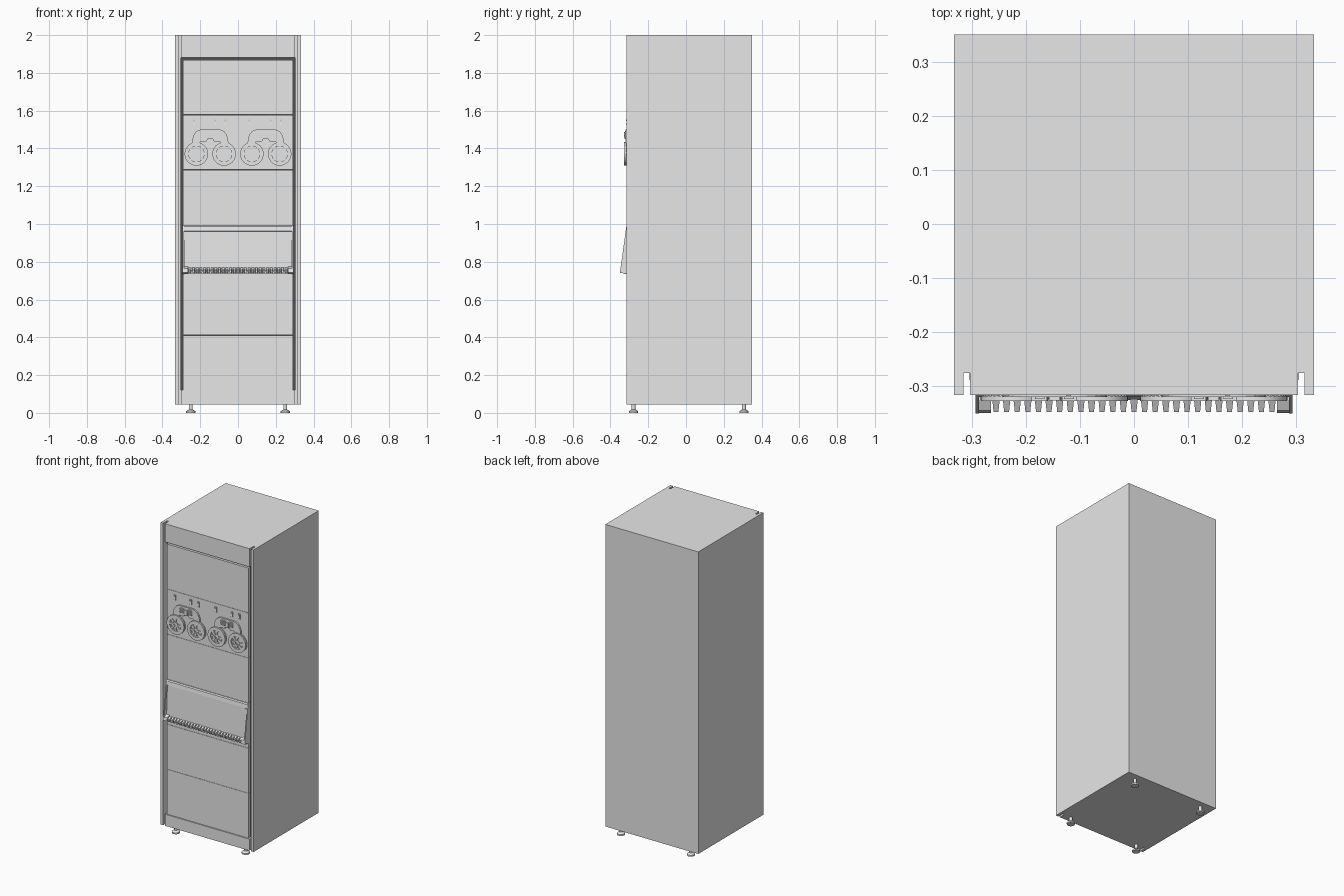
import bpy, bmesh, math

if "Cube" in bpy.data.objects:
    bpy.data.objects.remove(bpy.data.objects["Cube"])


def material(name, v):
    m = bpy.data.materials.new(name)
    m.diffuse_color = (v, v, v, 1)
    m.use_nodes = True
    m.node_tree.nodes["Principled BSDF"].inputs["Base Color"].default_value = m.diffuse_color
    return m


grey = material("light_grey", 0.8)
dark = material("dark_grey", 0.08)


def finish(name, bm, smooth=False, mat=grey):
    bmesh.ops.recalc_face_normals(bm, faces=bm.faces)
    me = bpy.data.meshes.new(name)
    bm.to_mesh(me)
    bm.free()
    me.materials.append(mat)
    ob = bpy.data.objects.new(name, me)
    bpy.context.collection.objects.link(ob)
    if smooth:
        bpy.ops.object.select_all(action='DESELECT')
        ob.select_set(True)
        bpy.context.view_layer.objects.active = ob
        bpy.ops.object.shade_smooth_by_angle(angle=math.radians(30))
    return ob


def box(name, x0, x1, y0, y1, z0, z1, mat=grey):
    bm = bmesh.new()
    for p in bmesh.ops.create_cube(bm, size=1)["verts"]:
        p.co = ((x0 + x1) / 2 + p.co.x * (x1 - x0),
                (y0 + y1) / 2 + p.co.y * (y1 - y0),
                (z0 + z1) / 2 + p.co.z * (z1 - z0))
    return finish(name, bm, mat=mat)


def prism(name, pts, axis, a, b):
    """Extrude a 2D outline: axis 'x' uses (y, z), axis 'y' uses (x, z)."""
    bm = bmesh.new()
    put = (lambda p, t: (t, p[0], p[1])) if axis == 'x' else (lambda p, t: (p[0], t, p[1]))
    lo = [bm.verts.new(put(p, a)) for p in pts]
    hi = [bm.verts.new(put(p, b)) for p in pts]
    n = len(pts)
    bm.faces.new(lo)
    bm.faces.new(hi)
    for i in range(n):
        bm.faces.new((lo[i], lo[(i + 1) % n], hi[(i + 1) % n], hi[i]))
    return finish(name, bm)


def lathe(name, prof, x, y, z, axis='z', n=32, ring=False):
    """Spin a (radius, height) profile; axis 'y' points it to the front."""
    bm = bmesh.new()
    rings = []
    for r, h in prof:
        row = []
        for i in range(n):
            a = 2 * math.pi * i / n
            c, s = r * math.cos(a), r * math.sin(a)
            row.append(bm.verts.new((x + c, y + s, z + h) if axis == 'z'
                                    else (x + c, y - h, z + s)))
        rings.append(row)
    for r0, r1 in zip(rings, rings[1:] + rings[:1] if ring else rings[1:]):
        for i in range(n):
            j = (i + 1) % n
            bm.faces.new((r0[i], r0[j], r1[j], r1[i]))
    if not ring:
        bm.faces.new(rings[0])
        bm.faces.new(rings[-1])
    return finish(name, bm, True)


# Cabinet: main body, side strips beyond the slots, header and plinth
F = -0.316
W = 0.333
box("cabinet_body", -W, W, -0.275, 0.35, 0.045, 2)
for s, side in ((-1, "left"), (1, "right")):
    box("side_strip_" + side, *sorted((s * 0.315, s * W)), F, -0.275, 0.045, 2)
box("header", -0.303, 0.303, F, -0.275, 1.882, 2)
box("plinth", -0.303, 0.303, F, -0.275, 0.045, 0.12)

# Dark frame behind the panels, showing as a border around them
box("inner_frame", -0.304, 0.304, -0.288, -0.274, 0.12, 1.882, dark)

# Six stacked front panels with fine gaps between them
P = -0.31
H = (1.87 - 0.12) / 6
for i in range(6):
    z0 = 0.12 + i * H
    box(f"front_panel_{i + 1}", -0.291, 0.291, P, -0.28, z0 + 0.0007, z0 + H - 0.0007)

# Levelling feet
for x in (-0.25, 0.25):
    for y in (-0.278, 0.307):
        lathe("foot", [(0.024, 0), (0.024, 0.009), (0.014, 0.016), (0.01, 0.018),
                       (0.01, 0.046)], x, y, 0, n=20)

# Operator console: cheeks, top lip, sloped face and a row of keys
for s in (-1, 1):
    prism("console_cheek", [(P, 0.992), (F, 0.985), (-0.35, 0.742), (P, 0.735)],
          'x', *sorted((s * 0.286, s * 0.293)))
    prism("console_end_block", [(P, 0.775), (-0.325, 0.775), (-0.345, 0.765),
                                (-0.349, 0.743), (P, 0.735)],
          'x', *sorted((s * 0.264, s * 0.286)))
prism("console_top_lip", [(P, 0.992), (F, 0.986), (-0.3195, 0.962), (P, 0.96)], 'x', -0.286, 0.286)

face = []
for cx, cz, a0 in ((0.268, 0.944, 0), (-0.268, 0.944, 90)):
    face += [(cx + 0.016 * math.cos(math.radians(a0 + k * 18)),
              cz + 0.016 * math.sin(math.radians(a0 + k * 18))) for k in range(6)]
face += [(-0.284, 0.755), (0.284, 0.755)]
plate = prism("console_face", face, 'y', P - 0.006, P)
for v in plate.data.vertices:      # lean the lower edge forward
    if v.co.y < P - 0.003:
        v.co.y -= 0.009 * (0.96 - v.co.z) / 0.205
box("console_key_rail", -0.284, 0.284, -0.325, P, 0.735, 0.752)

bm = bmesh.new()
N = 27
for i in range(N):
    x = -0.255 + 0.51 * i / (N - 1)
    for p in bmesh.ops.create_cube(bm, size=1)["verts"]:
        front = p.co.y < 0
        w = 0.009 if front else 0.015
        top = 0.757 if front else 0.772
        p.co = (x + p.co.x * w, -0.347 if front else -0.318, top if p.co.z > 0 else 0.741)
finish("console_keys", bm)

# Two tape drives, each with two reels, a head cover and three switches
RZ = 1.371
T = 36
for c in (-0.147, 0.147):
    for x in (c - 0.0735, c + 0.0735):
        lathe("reel_back_flange", [(0.062, 0), (0.062, 0.004)], x, P, RZ, 'y', 48)
        # ridged edge of the reel
        gear = [(x + r * math.cos(math.pi * (k + o) / T), RZ + r * math.sin(math.pi * (k + o) / T))
                for k in range(0, 2 * T, 2)
                for r, o in ((0.056, 0), (0.0605, 0.3), (0.0605, 0.9), (0.056, 1.2))]
        prism("reel_ridged_core", gear, 'y', P - 0.009, P - 0.003)
        lathe("reel_front_flange", [(0.041, 0.008), (0.062, 0.008), (0.062, 0.017),
                                    (0.041, 0.017)], x, P, RZ, 'y', 48, True)
        lathe("reel_hub_ring", [(0.034, 0.008), (0.038, 0.008), (0.038, 0.014),
                                (0.034, 0.014)], x, P, RZ, 'y', 36, True)
        lathe("reel_hub", [(0.016, 0.008), (0.016, 0.016), (0.009, 0.016),
                           (0.009, 0.012)], x, P, RZ, 'y', 24)
        for k in range(8):
            a = math.pi * k / 4
            d, e = (math.cos(a), math.sin(a)), (-math.sin(a), math.cos(a))
            prism("reel_spoke", [(x + d[0] * r + e[0] * w, RZ + d[1] * r + e[1] * w)
                                 for r, w in ((0.014, 0.003), (0.042, 0.007),
                                              (0.042, -0.007), (0.014, -0.003))],
                  'y', P - 0.015, P - 0.008)

    # arched head cover with a notch below the heads
    half = [(0.012, 1.452), (0.02, 1.437), (0.05, 1.437), (0.058, 1.43), (0.096, 1.43),
            (0.094, 1.452), (0.086, 1.474), (0.075, 1.488), (0.06, 1.498), (0.045, 1.501)]
    outline = [(c + u, z) for u, z in half] + [(c - u, z) for u, z in reversed(half)]
    prism("head_cover", outline, 'y', P - 0.01, P)
    box("tape_head", c - 0.010, c + 0.010, P - 0.016, P, 1.45, 1.482)
    for s in (-1, 1):
        for k in range(4):
            z = 1.459 + k * 0.008
            box("tape_guide_rib", *sorted((c + s * 0.014, c + s * 0.042)),
                P - 0.017, P - 0.009, z, z + 0.005)
        box("tape_guide_post", *sorted((c + s * 0.018, c + s * 0.036)),
            P - 0.013, P, 1.455, 1.492)

    for dx in (-0.088, 0.026, 0.081):
        x = c + dx
        box("switch_bezel", x - 0.007, x + 0.007, P - 0.004, P, 1.522, 1.556)
        prism("switch_rocker", [(P, 1.526), (P - 0.007, 1.526), (P - 0.005, 1.54),
                                (P - 0.0075, 1.552), (P, 1.552)], 'x', x - 0.0045, x + 0.0045)
